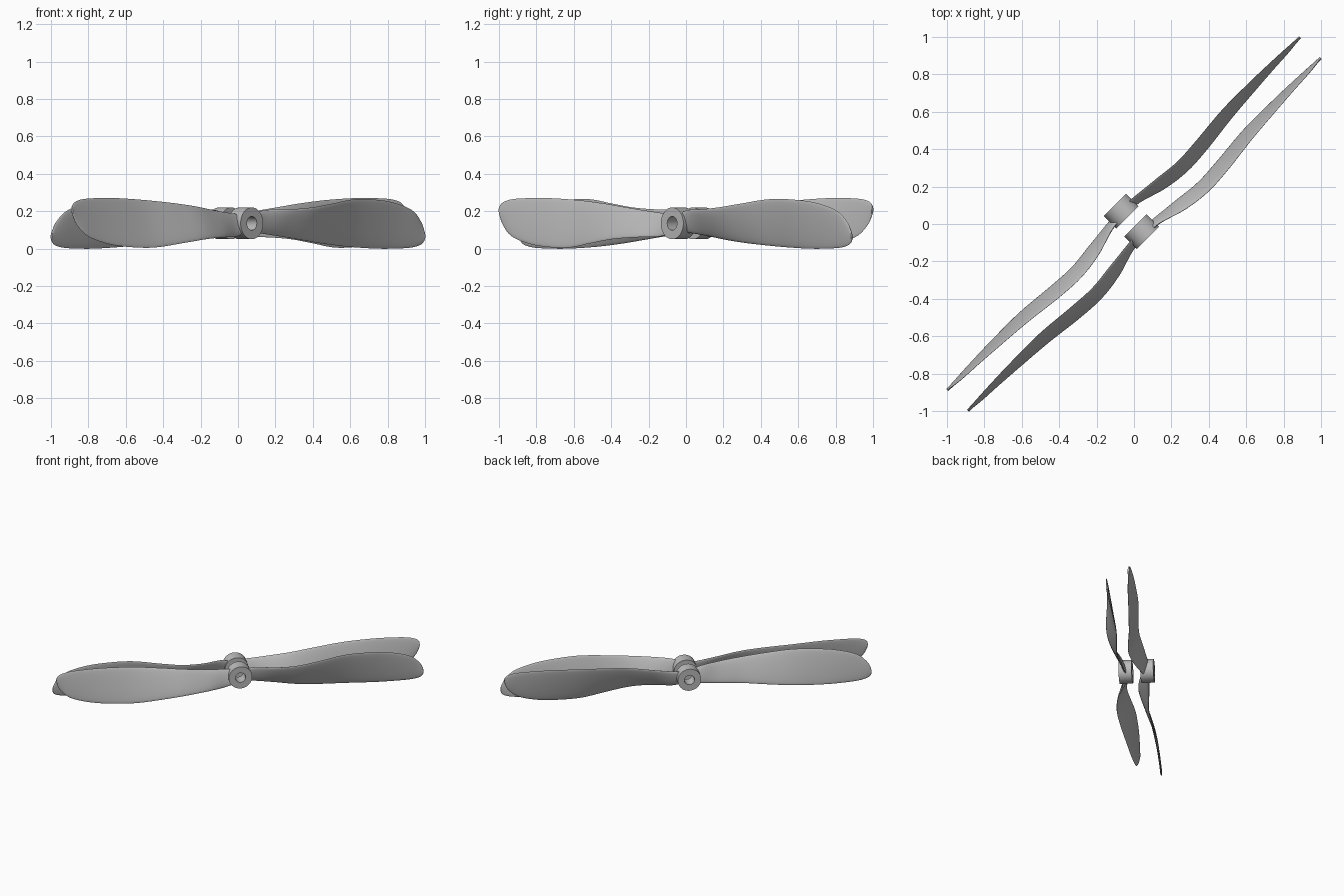
import bpy, bmesh
from math import sin, cos, pi, sqrt, radians
from mathutils import Vector

if "Cube" in bpy.data.objects:
    bpy.data.objects.remove(bpy.data.objects["Cube"])

grey = bpy.data.materials.new("grey_plastic")
grey.use_nodes = True
colour = (0.5, 0.5, 0.5, 1)
grey.diffuse_color = colour
grey.node_tree.nodes["Principled BSDF"].inputs["Base Color"].default_value = colour

AXIS_Z = 0.135
# span, top edge height, bottom edge height, top edge depth, bottom edge depth
STATIONS = [
    (0.06, 0.06, -0.05, 0.03, -0.005),
    (0.12, 0.072, -0.055, 0.04, 0.0),
    (0.25, 0.075, -0.07, 0.08, 0.012),
    (0.4, 0.085, -0.09, 0.1, 0.027),
    (0.56, 0.105, -0.108, 0.092, 0.018),
    (0.77, 0.13, -0.125, 0.067, 0.0),
    (0.98, 0.123, -0.135, 0.05, 0.0),
    (1.12, 0.102, -0.135, 0.04, 0.004),
    (1.235, 0.065, -0.13, 0.033, 0.01),
    (1.3, 0.01, -0.117, 0.025, 0.015),
    (1.326, -0.035, -0.1, 0.022, 0.018),
    (1.333, -0.06, -0.083, 0.021, 0.019),
]


def place(u, a, z):
    """Span, shaft depth and height to world space: span runs diagonally."""
    return Vector(((u + a) / sqrt(2), (u - a) / sqrt(2), AXIS_Z + z))


def smooth_stations(rows, steps=5):
    """Catmull-Rom interpolation between the blade stations."""
    out = []
    for i in range(len(rows) - 1):
        quad = [rows[max(0, i - 1)], rows[i], rows[i + 1], rows[min(len(rows) - 1, i + 2)]]
        for k in range(steps):
            t = k / steps
            out.append([b + 0.5 * t * (c - a + t * (2*a - 5*b + 4*c - d + t * (3*(b - c) + d - a)))
                        for a, b, c, d in zip(*quad)])
    return out + [rows[-1]]


def section(row, n=24):
    """Slim rounded blade section as a loop of local points."""
    u, z1, z0, a1, a0 = row
    chord = Vector((a1 - a0, z1 - z0))
    normal = Vector((-chord.y, chord.x)).normalized()
    thick = min(0.013 - 0.006 * u / 1.333, chord.length * 0.3)
    loop = []
    for k in range(n):
        t = 2 * pi * k / n
        p = Vector((a0, z0)) + chord * (1 - cos(t)) / 2 + normal * thick * sin(t)
        loop.append((u, p.x, p.y))
    return loop


def add_loft(bm, loops, closed):
    rings = [[bm.verts.new(place(*p)) for p in loop] for loop in loops]
    pairs = list(zip(rings, rings[1:] + rings[:1]))
    for r, s in pairs if closed else pairs[:-1]:
        for i in range(len(r)):
            j = (i + 1) % len(r)
            bm.faces.new((r[i], r[j], s[j], s[i]))
    if not closed:
        bm.faces.new(rings[0])
        bm.faces.new(rings[-1])


def finish(bm, name):
    bmesh.ops.recalc_face_normals(bm, faces=bm.faces)
    mesh = bpy.data.meshes.new(name)
    bm.to_mesh(mesh)
    bm.free()
    mesh.materials.append(grey)
    obj = bpy.data.objects.new(name, mesh)
    bpy.context.collection.objects.link(obj)
    bpy.ops.object.select_all(action='DESELECT')
    obj.select_set(True)
    bpy.context.view_layer.objects.active = obj
    bpy.ops.object.shade_smooth_by_angle(angle=radians(40))


def propeller(label, depth, hand):
    # Hub: bored cylinder across the blades
    bm = bmesh.new()
    profile = [(0.085, -0.047), (0.085, 0.047), (0.037, 0.047), (0.037, -0.047)]
    add_loft(bm, [[(r * cos(t), depth + a, r * sin(t)) for r, a in profile]
                  for t in (2 * pi * k / 48 for k in range(48))], True)
    finish(bm, label + "_hub")
    # Two twisted blades, half a turn apart
    blade = [section(row) for row in smooth_stations(STATIONS)]
    for side, turn in (("left", hand), ("right", -hand)):
        bm = bmesh.new()
        add_loft(bm, [[(u * turn, depth + a, z * turn * hand) for u, a, z in loop]
                      for loop in blade], False)
        finish(bm, label + "_blade_" + (side if hand > 0 else {"left": "right", "right": "left"}[side]))


# Two counter-rotating propellers of opposite hand
propeller("front", 0.058, 1)
propeller("rear", -0.098, -1)
